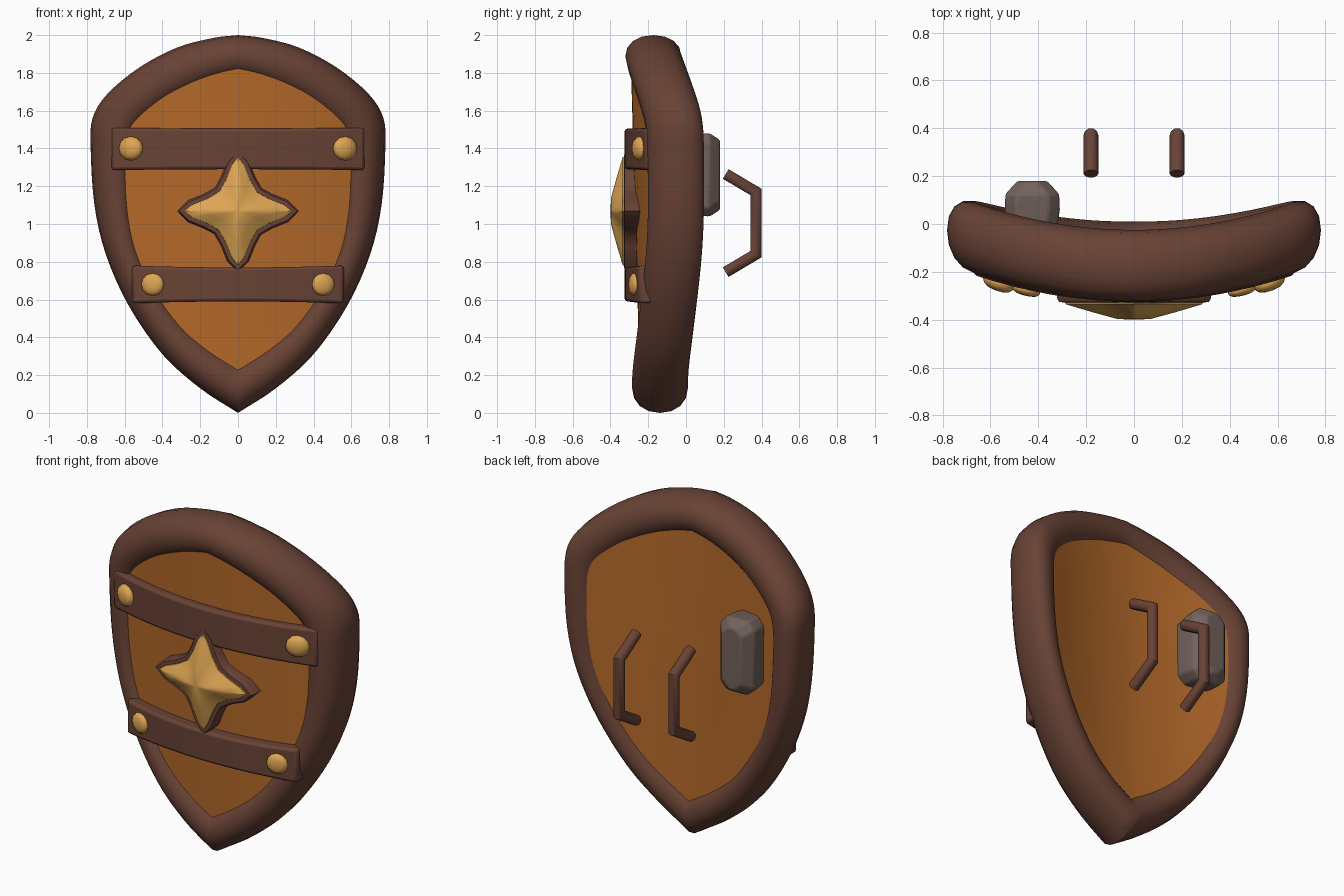
import bpy, bmesh, math
from mathutils import Vector

if "Cube" in bpy.data.objects:
    bpy.data.objects.remove(bpy.data.objects["Cube"])


def material(name, rgb):
    m = bpy.data.materials.new(name)
    m.use_nodes = True
    m.diffuse_color = (*rgb, 1)
    m.node_tree.nodes["Principled BSDF"].inputs["Base Color"].default_value = (*rgb, 1)
    return m


BROWN = material("dark brown leather", (0.14, 0.055, 0.036))
WOOD = material("orange wood", (0.46, 0.142, 0.023))
GOLD = material("gold", (0.73, 0.38, 0.087))
STONE = material("grey stone", (0.17, 0.121, 0.106))


def finish(name, bm, mat, angle=40, bevel=0):
    bmesh.ops.recalc_face_normals(bm, faces=bm.faces)
    me = bpy.data.meshes.new(name)
    bm.to_mesh(me)
    bm.free()
    me.materials.append(mat)
    ob = bpy.data.objects.new(name, me)
    bpy.context.collection.objects.link(ob)
    if bevel:
        b = ob.modifiers.new("bevel", 'BEVEL')
        b.width, b.segments, b.limit_method = bevel, 2, 'ANGLE'
    bpy.ops.object.select_all(action='DESELECT')
    ob.select_set(True)
    bpy.context.view_layer.objects.active = ob
    bpy.ops.object.shade_smooth_by_angle(angle=math.radians(angle))


def loft(bm, rings, loop=False, caps=False):
    """Skin a list of closed rings with equal point counts."""
    vs = [[bm.verts.new(p) for p in r] for r in rings]
    pairs = list(zip(vs, vs[1:])) + ([(vs[-1], vs[0])] if loop else [])
    for a, b in pairs:
        for i in range(len(a)):
            j = (i + 1) % len(a)
            bm.faces.new((a[i], a[j], b[j], b[i]))
    if caps:
        bm.faces.new(vs[0])
        bm.faces.new(vs[-1])


def spline(pts, steps=4):
    """Catmull-Rom curve through 2D points, with free ends."""
    p = [Vector(q) for q in pts]
    p = [2 * p[0] - p[1]] + p + [2 * p[-1] - p[-2]]
    out = []
    for a, b, c, d in zip(p, p[1:], p[2:], p[3:]):
        for k in range(steps):
            t = k / steps
            out.append(0.5 * (2 * b + (c - a) * t + (2 * a - 5 * b + 4 * c - d) * t * t
                              + (3 * b - a - 3 * c + d) * t ** 3))
    return out + [p[-2]]


def mirrored(half):
    return half + [Vector((-q.x, q.y)) for q in half[-2:0:-1]]


# Shield outlines, right half from top tip to bottom tip
outer = mirrored(spline([(0, 2), (.13, 1.985), (.32, 1.935), (.52, 1.83), (.69, 1.69), (.77, 1.56),
                         (.78, 1.4), (.76, 1.1), (.7, .84), (.58, .57), (.4, .31), (.2, .13), (0, 0)]))
inner = mirrored(spline([(0, 1.78), (.1, 1.755), (.22, 1.71), (.36, 1.64), (.49, 1.54), (.545, 1.46),
                         (.56, 1.33), (.555, 1.08), (.515, .86), (.42, .66), (.29, .48), (.15, .36),
                         (0, .265)]))

# Padded rim
rings = []
for o, i in zip(outer, inner):
    mid, half = (o + i) / 2, (o - i) / 2
    yc = -0.135 + 0.24 * mid.x ** 2 - 0.02 * mid.y
    slope = 0.4 * mid.x
    ring = []
    for k in range(16):
        a = k * math.tau / 16
        c, s = [math.copysign(abs(v) ** 0.93, v) for v in (math.cos(a), math.sin(a))]
        ring.append((mid.x + half.x * c, yc + 0.148 * s + slope * half.x * c, mid.y + half.y * c))
    rings.append(ring)
bm = bmesh.new()
loft(bm, rings, loop=True)
finish("rim", bm, BROWN, 50)


# Bowed wooden panel, sunk into the rim
def panel_front(x, z):
    return -0.24 + 0.25 * x * x - 0.028 * z


def panel_back(x, z):
    return -0.02 + 0.28 * x * x - 0.02 * z


centre = Vector((0, 1.05))
edge = [(o + 3 * i) / 4 for o, i in zip(outer, inner)]


def panel_rings(surface):
    out = []
    for t in (0.01, .2, .4, .6, .8, 1):
        q = [centre.lerp(e, t) for e in edge]
        out.append([(p.x, surface(p.x, p.y), p.y) for p in q])
    return out


bm = bmesh.new()
loft(bm, panel_rings(panel_front) + panel_rings(panel_back)[::-1], caps=True)
finish("wood_panel", bm, WOOD)


# Curved straps with domed studs
def strap_y(x):
    return -0.325 + 0.25 * x * x


def strap(name, w, z0, z1, flare):
    bm = bmesh.new()
    rings = []
    for k in range(17):
        x = w * (k / 8 - 1)
        f = flare * (x / w) ** 2
        y = strap_y(x)
        rings.append([(x, y, z0 - f), (x, y, z1 + f), (x, y + .1, z1 + f), (x, y + .1, z0 - f)])
    loft(bm, rings, caps=True)
    finish(name, bm, BROWN, 40, 0.015)


def stud(name, x, z, r, height):
    bm = bmesh.new()
    rings = []
    for k, h in ((.9, -.5), (1, 0), (.93, .45), (.65, .85), (.25, 1)):
        ring = []
        for a in range(12):
            dx, dz = [r * k * f(a * math.tau / 12) for f in (math.cos, math.sin)]
            ring.append((x + dx, strap_y(x) - h * height + 0.5 * x * dx, z + dz))
        rings.append(ring)
    loft(bm, rings, caps=True)
    finish(name, bm, GOLD, 60)


strap("upper_strap", .67, 1.29, 1.505, .005)
strap("lower_strap", .56, .59, .77, .01)
for side, s in (("left", 1), ("right", -1)):
    stud("upper_stud_" + side, s * .567, 1.4, .064, .036)
    stud("lower_stud_" + side, s * .452, .68, .06, .026)

# Four-pointed star on a leather backing: one arm, repeated by quarter turns
arm = [(-.1, .105), (-.064, .17), (-.032, .25), (0, .292), (.032, .25), (.064, .17)]
star = []
for x, z in [(x, z) for x, z in arm]:
    star.append(Vector((x, z)))
for turn in range(3):
    star += [Vector((p.y, -p.x)) for p in star[-len(arm):]]
tangents = [star[(i + 1) % len(star)] - star[i - 1] for i in range(len(star))]
normals = [Vector((-t.y, t.x)).normalized() for t in tangents]


def star_ring(scale, y, grow=0):
    q = [p * scale + n * grow for p, n in zip(star, normals)]
    return [(p.x, y, 1.068 + p.y) for p in q]


bm = bmesh.new()
loft(bm, [star_ring(1, -.23, .028), star_ring(1, -.31, .03), star_ring(1, -.326, .02),
          star_ring(1, -.328, -.005)], caps=True)
finish("star_backing", bm, BROWN, 50)
bm = bmesh.new()
loft(bm, [star_ring(1, -.31), star_ring(.98, -.335), star_ring(.6, -.368),
          star_ring(.25, -.396), star_ring(.05, -.4)], caps=True)
finish("star", bm, GOLD, 40)

# Bent grip bars behind the shield
path = [Vector(p) for p in ((.21, 1.265), (.37, 1.17), (.37, .84), (.21, .745))]
dirs = [(b - a).normalized() for a, b in zip(path, path[1:])]
for side, x in (("left", .18), ("right", -.18)):
    rings = []
    for k, p in enumerate(path):
        a, b = dirs[max(k - 1, 0)], dirs[min(k, 2)]
        t = (a + b).normalized()
        n = Vector((-t.y, t.x)) * (.031 / t.dot(a))
        ring = []
        for i in range(10):
            c, s = math.cos(i * math.tau / 10), math.sin(i * math.tau / 10)
            ring.append((x + .031 * c, p.x + n.x * s, p.y + n.y * s))
        rings.append(ring)
    bm = bmesh.new()
    loft(bm, rings, caps=True)
    finish("grip_" + side, bm, BROWN, 40)

# Rough stone block behind the right side
bm = bmesh.new()
rings = []
cx, cz, b = -.425, 1.26, .045
for y, w, h in ((-.05, .1, .2), (.06, .115, .215), (.125, .112, .22), (.18, .062, .185)):
    rings.append([(cx + sx * (w - bx), y, cz + sz * (h - bz))
                  for sx, sz, bx, bz in ((1, 1, 0, b), (1, 1, b, 0), (-1, 1, b, 0), (-1, 1, 0, b),
                                         (-1, -1, 0, b), (-1, -1, b, 0), (1, -1, b, 0), (1, -1, 0, b))])
loft(bm, rings, caps=True)
finish("stone_block", bm, STONE, 30, 0.01)
